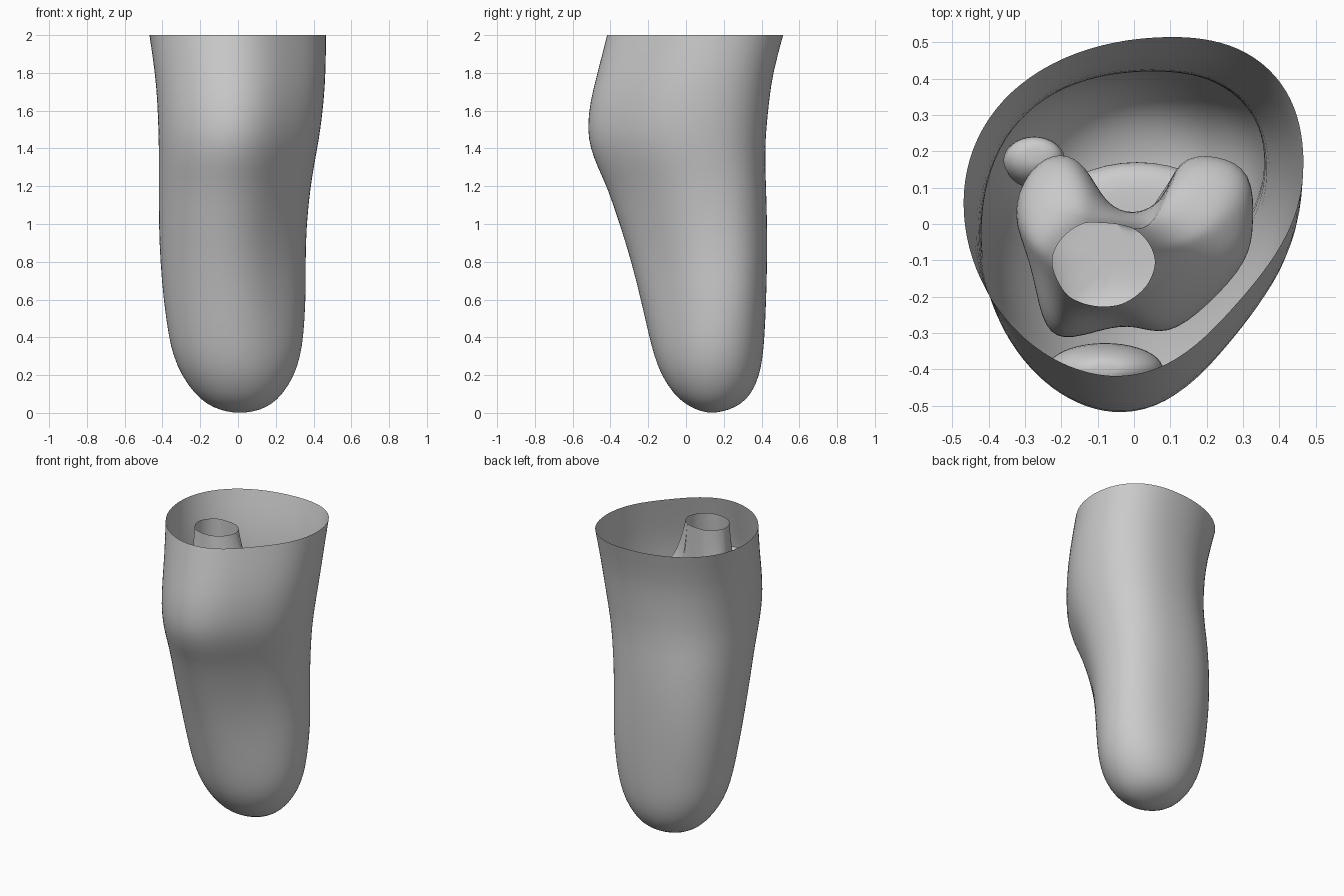
import bpy, bmesh
from math import sin, cos, pi, atan2
from mathutils import Vector

if "Cube" in bpy.data.objects:
    bpy.data.objects.remove(bpy.data.objects["Cube"], do_unlink=True)

grey = bpy.data.materials.new("plain grey")
grey.use_nodes = True
grey.diffuse_color = (0.6, 0.6, 0.6, 1)
grey.node_tree.nodes["Principled BSDF"].inputs["Base Color"].default_value = (0.6, 0.6, 0.6, 1)


def loft(name, rings, close_top=False, level=1):
    """Skin a stack of rings, listed from top to bottom; the bottom is closed."""
    bm = bmesh.new()
    rows = [[bm.verts.new(p) for p in ring] for ring in rings]
    n = len(rows[0])
    for a, b in zip(rows, rows[1:]):
        for i in range(n):
            j = (i + 1) % n
            bm.faces.new((a[i], b[i], b[j], a[j]))
    ends = [(rows[-1], True)] + ([(rows[0], False)] if close_top else [])
    for row, low in ends:
        mid = bm.verts.new(sum((v.co for v in row), Vector()) / n)
        for i in range(n):
            pair = (row[i], row[(i + 1) % n])
            bm.faces.new((mid, *(pair[::-1] if low else pair)))
    mesh = bpy.data.meshes.new(name)
    bm.to_mesh(mesh)
    bm.free()
    mesh.materials.append(grey)
    for face in mesh.polygons:
        face.use_smooth = True
    obj = bpy.data.objects.new(name, mesh)
    bpy.context.collection.objects.link(obj)
    sub = obj.modifiers.new("smooth", "SUBSURF")
    sub.levels = sub.render_levels = level
    return obj


def egg(z, x0, x1, y0, y1, n=48):
    """Egg-shaped section with its own fullness in each quarter."""
    k = min(1, z / 0.7)
    back_lean = 0.03 + 0.07 * max(0, z - 1)
    back_minus = 0.055 * (1 - max(0, z - 1.2) / 0.8)
    ring = []
    for i in range(n):
        a = 2 * pi * i / n
        c, s = cos(a), sin(a)
        cx = (x0 + x1) / 2 + k * s * (back_lean if s > 0 else 0.04)
        cy = y0 + (y1 - y0) * (0.5 + 0.065 * k) + 0.05 * k * c
        x = c * ((x1 - cx) if c > 0 else (cx - x0))
        y = s * ((y1 - cy) if s > 0 else (cy - y0))
        if s > 0:
            full = 0.075 if c > 0 else back_minus
        else:
            full = -0.1 if c > 0 else 0
        f = 1 + full * k * sin(2 * a) ** 2
        ring.append((cx + x * f, cy + y * f, z))
    return ring


def oval(z, cx, cy, rx, ry, n=20):
    return [(cx + rx * cos(2 * pi * i / n), cy + ry * sin(2 * pi * i / n), z) for i in range(n)]


# Open skin shell: height, then left/right and front/back limits
skin = [(2, -.47, .467, -.42, .515), (1.8, -.44, .465, -.47, .46), (1.65, -.428, .455, -.51, .44),
        (1.5, -.422, .437, -.525, .425), (1.4, -.42, .42, -.507, .42), (1.3, -.42, .402, -.47, .42),
        (1.2, -.42, .385, -.42, .424), (1, -.42, .363, -.352, .43), (.8, -.412, .358, -.29, .43),
        (.6, -.395, .36, -.24, .425), (.4, -.367, .347, -.195, .416), (.3, -.342, .33, -.168, .407),
        (.2, -.3, .3, -.132, .39), (.1, -.23, .238, -.066, .347), (.045, -.163, .178, -.003, .29),
        (.015, -.095, .115, .06, .225), (.002, -.03, .05, .11, .165)]
loft("skin_shell", [egg(*s) for s in skin])

# Thigh bone: open shaft blending into two knuckles with a notch between
knuckles = [(.325, 0), (.325, .14), (.22, .185), (.115, .175), (.085, .06), (0, .02), (-.08, .05),
            (-.13, .155), (-.2, .195), (-.29, .15), (-.34, .02), (-.28, -.1), (-.255, -.27),
            (-.2, -.325), (-.08, -.285), (0, -.275), (.09, -.31), (.2, -.225), (.315, -.1)]


def thigh_ring(z, t, size):
    ring = []
    for x, y in knuckles:
        a = atan2(y + .08, x + .04)
        sx, sy = -.085 + .145 * cos(a), -.11 + .12 * sin(a)
        # the bone widens first, then swells backwards lower down
        x, y = sx + (x - sx) * t, sy + (y - sy) * (t ** 3 if y > 0 else t)
        ring.append((-.02 + (x + .02) * size, -.06 + (y + .06) * size, z))
    return ring


loft("thigh_bone", [thigh_ring(*r) for r in
     [(1.99, 0, 1), (1.85, .12, 1), (1.72, .3, 1), (1.62, .6, 1), (1.54, .95, 1),
      (1.44, 1.03, 1.02), (1.35, 1, .93), (1.29, 1, .65)]], level=2)

# Shin bone
loft("shin_bone", [oval(*r) for r in
     [(1.25, 0, -.04, .2, .14), (1.24, .01, -.04, .29, .21), (1.16, .01, -.03, .3, .21),
      (1.05, 0, -.03, .22, .18), (.9, 0, 0, .15, .15), (.7, .01, .03, .12, .13),
      (.5, .02, .05, .11, .12), (.42, .02, .06, .08, .09), (.4, .02, .06, .03, .04)]], True)

# Calf bone
loft("calf_bone", [oval(*r) for r in
     [(1.15, -.27, .19, .04, .03), (1.13, -.275, .185, .085, .06), (1.06, -.275, .165, .09, .075),
      (.95, -.25, .15, .06, .055), (.7, -.22, .14, .045, .045), (.52, -.2, .14, .045, .045),
      (.48, -.2, .14, .02, .02)]], True)

# Kneecap
cap = [oval(1.54 + .17 * cos(a), -.08, -.4, .165 * sin(a), .075 * sin(a))
       for a in [pi * i / 10 for i in range(1, 10)]]
loft("kneecap", cap, True)
